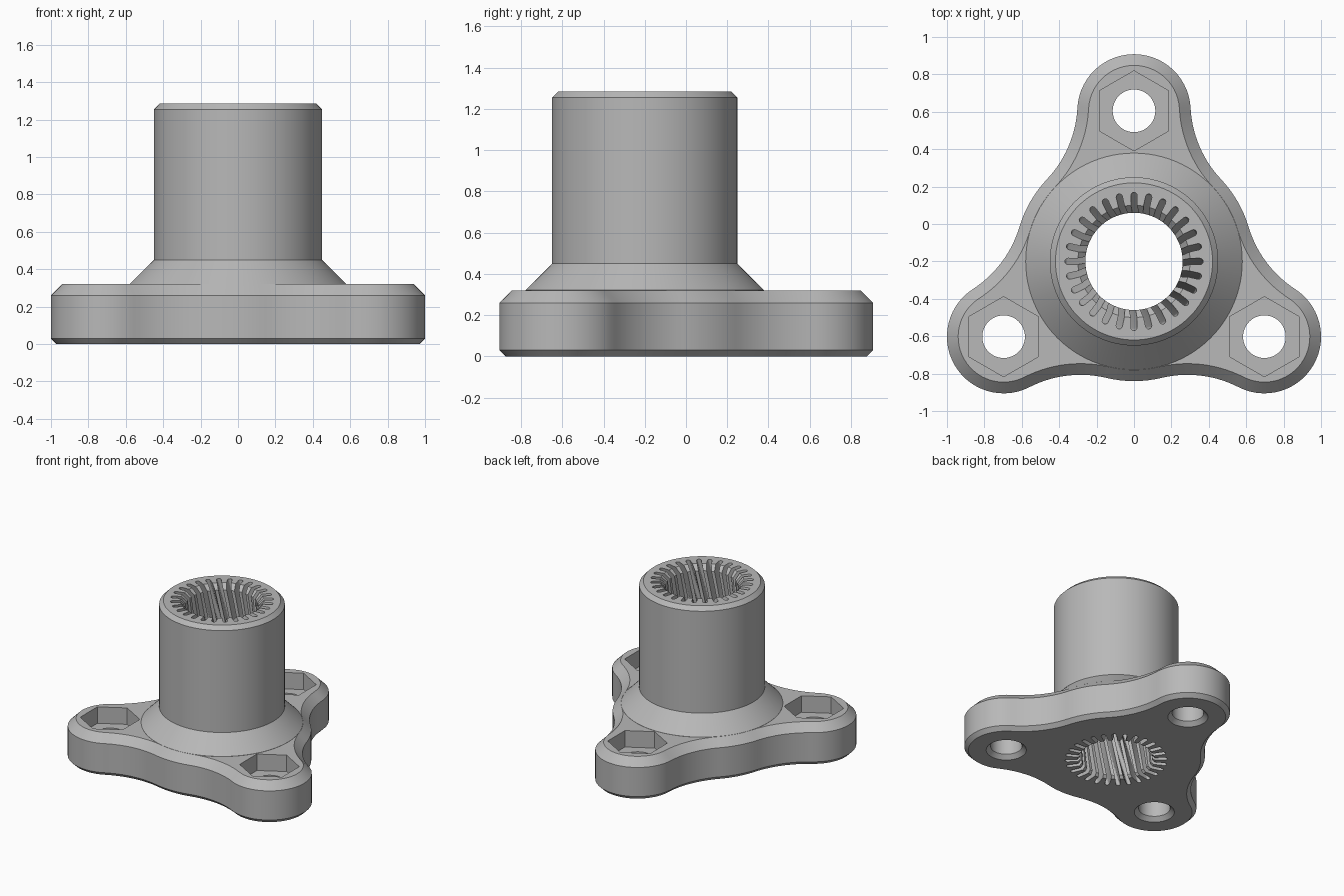
import bpy, bmesh
from math import sin, cos, pi, radians, acos, atan2, sqrt

cube = bpy.data.objects.get("Cube")
if cube:
    bpy.data.objects.remove(cube, do_unlink=True)

CY = -0.2                              # hub axis is offset from the origin in y
HEIGHT = 1.285
HUB_R, LOBE_R, FILLET_R, LOBE_D = 0.64, 0.303, 0.6, 0.805
LOBE_ANGLES = [radians(a) for a in (90, 210, 330)]

grey = bpy.data.materials.new("plain grey")
grey.use_nodes = True
grey.diffuse_color = (0.48, 0.48, 0.48, 1)
grey.node_tree.nodes["Principled BSDF"].inputs["Base Color"].default_value = grey.diffuse_color


def loft(name, rings):
    """Closed solid through matching rings of points, bottom to top."""
    bm = bmesh.new()
    loops = [[bm.verts.new(p) for p in ring] for ring in rings]
    n = len(loops[0])
    for low, high in zip(loops, loops[1:]):
        for i in range(n):
            j = (i + 1) % n
            bm.faces.new((low[i], low[j], high[j], high[i]))
    bm.faces.new(loops[0][::-1])
    bm.faces.new(loops[-1])
    mesh = bpy.data.meshes.new(name)
    bm.to_mesh(mesh)
    bm.free()
    mesh.materials.append(grey)
    obj = bpy.data.objects.new(name, mesh)
    bpy.context.collection.objects.link(obj)
    return obj


def revolve(name, profile, sides=96, centre=(0, CY), turn=0):
    """Solid of revolution from (radius, height) pairs."""
    angles = [turn + 2 * pi * i / sides for i in range(sides)]
    return loft(name, [[(centre[0] + r * cos(a), centre[1] + r * sin(a), z)
                        for a in angles] for r, z in profile])


def combine(target, tool, operation):
    """Apply a boolean and discard the tool."""
    tool.hide_render = True
    mod = target.modifiers.new("cut", 'BOOLEAN')
    mod.operation = operation
    mod.solver = 'EXACT'
    mod.object = tool
    bpy.context.view_layer.objects.active = target
    bpy.ops.object.modifier_apply(modifier=mod.name)
    bpy.data.objects.remove(tool, do_unlink=True)


def arc(cx, cy, r, start, end, steps):
    return [(cx + r * cos(start + (end - start) * i / steps),
             cy + r * sin(start + (end - start) * i / steps)) for i in range(steps + 1)]


def flange_outline(inset, z):
    """Three round lobes blended into the hub circle by hollow fillets."""
    a, b = HUB_R + FILLET_R, LOBE_R + FILLET_R
    theta = acos((LOBE_D ** 2 + a * a - b * b) / (2 * LOBE_D * a))
    fx, fy = a * cos(theta), -a * sin(theta)
    psi = -atan2(fy, fx - LOBE_D)
    half = arc(0, 0, HUB_R - inset, -pi / 3, -theta, 4)
    half += arc(fx, fy, FILLET_R + inset, pi - theta, pi - psi, 14)[1:]
    half += arc(LOBE_D, 0, LOBE_R - inset, -psi, 0, 14)[1:]
    lobe = half[1:] + [(x, -y) for x, y in reversed(half[:-1])]
    return [(x * cos(t) - y * sin(t), CY + x * sin(t) + y * cos(t), z)
            for t in LOBE_ANGLES for x, y in lobe]


# Flange with chamfered edges, joined to the conical foot and barrel
body = loft("splined_flange_hub", [flange_outline(d, z) for d, z in
            ((0.03, 0), (0, 0.03), (0, 0.26), (0.06, 0.32))])
barrel = revolve("barrel", [(0.579, 0.15), (0.579, 0.321), (0.45, 0.45),
                            (0.45, HEIGHT - 0.03), (0.42, HEIGHT)])
combine(body, barrel, 'UNION')

# Twisted bore with round-ended slots
SLOTS, BORE, HALF, END = 28, 0.26, 0.017, 0.353
TWIST = radians(55) / HEIGHT
slot = [(sqrt(BORE ** 2 - HALF ** 2), -HALF)] + arc(END, 0, HALF, -pi / 2, pi / 2, 6)
slot += [(slot[0][0], HALF), (BORE * cos(pi / SLOTS), BORE * sin(pi / SLOTS))]


def bore_ring(z):
    turns = [2 * pi * k / SLOTS + TWIST * (z - HEIGHT) for k in range(SLOTS)]
    return [(x * cos(t) - y * sin(t), CY + x * sin(t) + y * cos(t), z)
            for t in turns for x, y in slot]


LEVELS = 32
bore = loft("bore_cutter", [bore_ring(-0.05 + (HEIGHT + 0.1) * i / LEVELS)
                            for i in range(LEVELS + 1)])
combine(body, bore, 'DIFFERENCE')

# Chamfered mouths of the bore
combine(body, revolve("top_mouth", [(0.24, HEIGHT - 0.06), (0.34, HEIGHT + 0.04)]), 'DIFFERENCE')
combine(body, revolve("bottom_mouth", [(0.32, -0.04), (0.24, 0.04)]), 'DIFFERENCE')

# Hexagonal nut pockets with countersunk bolt holes
for t in LOBE_ANGLES:
    c = (LOBE_D * cos(t), CY + LOBE_D * sin(t))
    combine(body, revolve("nut_pocket", [(0.214, 0.19), (0.214, 0.4)], 6, c, t), 'DIFFERENCE')
    combine(body, revolve("bolt_hole", [(0.165, -0.02), (0.114, 0.031), (0.114, 0.25)], 48, c),
            'DIFFERENCE')

bpy.ops.object.select_all(action='DESELECT')
body.select_set(True)
bpy.context.view_layer.objects.active = body
bpy.ops.object.shade_smooth_by_angle(angle=radians(25))
